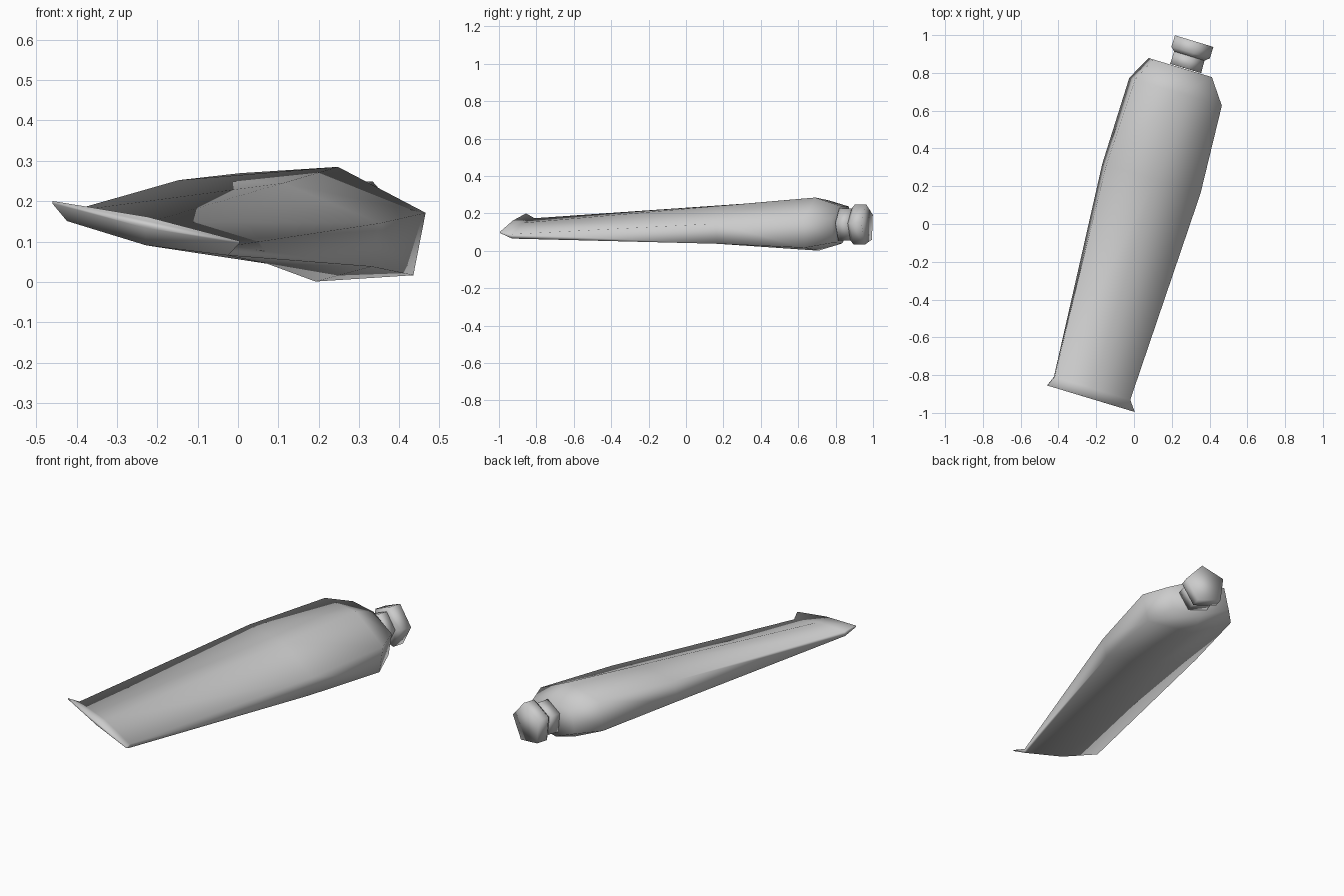
import bpy
import bmesh
from math import sin, cos, pi
from mathutils import Vector

cube = bpy.data.objects.get("Cube")
if cube:
    bpy.data.objects.remove(cube, do_unlink=True)

# Frame of the slightly turned and rolled tube
ACROSS = Vector((0.936, -0.283, -0.2)).normalized()
ALONG = Vector((0.285, 0.958, 0.0)).normalized()
ALONG = (ALONG - ACROSS * ALONG.dot(ACROSS)).normalized()
UP = ACROSS.cross(ALONG)

grey = bpy.data.materials.new("plain_grey")
grey.use_nodes = True
colour = (0.6, 0.6, 0.6, 1)
grey.diffuse_color = colour
grey.node_tree.nodes["Principled BSDF"].inputs["Base Color"].default_value = colour


def flat_hexagon(w, ridge, wall):
    """Flattened tube section with short side walls and a central ridge."""
    return [(0, ridge), (w, wall), (w, -wall), (0, -ridge), (-w, -wall), (-w, wall)]


def pentagon(r):
    return [(r * sin(i * 2 * pi / 5), r * cos(i * 2 * pi / 5)) for i in range(5)]


def loft(name, sections):
    """Skin a list of (centre, outline) sections and close both ends."""
    bm = bmesh.new()
    rings = [[bm.verts.new(Vector(c) + ACROSS * a + UP * b) for a, b in outline]
             for c, outline in sections]
    n = len(rings[0])
    for low, high in zip(rings, rings[1:]):
        for i in range(n):
            j = (i + 1) % n
            bm.faces.new((low[i], low[j], high[j], high[i]))
    bm.faces.new(rings[0])
    bm.faces.new(rings[-1])
    bmesh.ops.recalc_face_normals(bm, faces=bm.faces)
    for f in bm.faces:
        f.smooth = True
    mesh = bpy.data.meshes.new(name)
    bm.to_mesh(mesh)
    bm.free()
    mesh.materials.append(grey)
    obj = bpy.data.objects.new(name, mesh)
    bpy.context.collection.objects.link(obj)
    return obj


# Tube body: crimped end, pinch, middle, widest part, shoulder
loft("tube_body", [
    ((-0.228, -0.925, 0.148), flat_hexagon(0.247, 0.014, 0.003)),
    ((-0.222, -0.87, 0.120), flat_hexagon(0.213, 0.030, 0.012)),
    ((0.092, 0.24, 0.145), flat_hexagon(0.266, 0.102, 0.055)),
    ((0.22, 0.70, 0.143), flat_hexagon(0.245, 0.145, 0.079)),
    ((0.245, 0.828, 0.140), flat_hexagon(0.165, 0.103, 0.065)),
])

# Neck between the shoulder and the cap
loft("neck", [
    ((0.268, 0.825, 0.138), pentagon(0.092)),
    ((0.288, 0.893, 0.138), pentagon(0.090)),
])

# Five-sided screw cap
loft("cap", [
    ((0.287, 0.890, 0.137), pentagon(0.090)),
    ((0.293, 0.910, 0.137), pentagon(0.114)),
    ((0.312, 0.970, 0.137), pentagon(0.114)),
])
